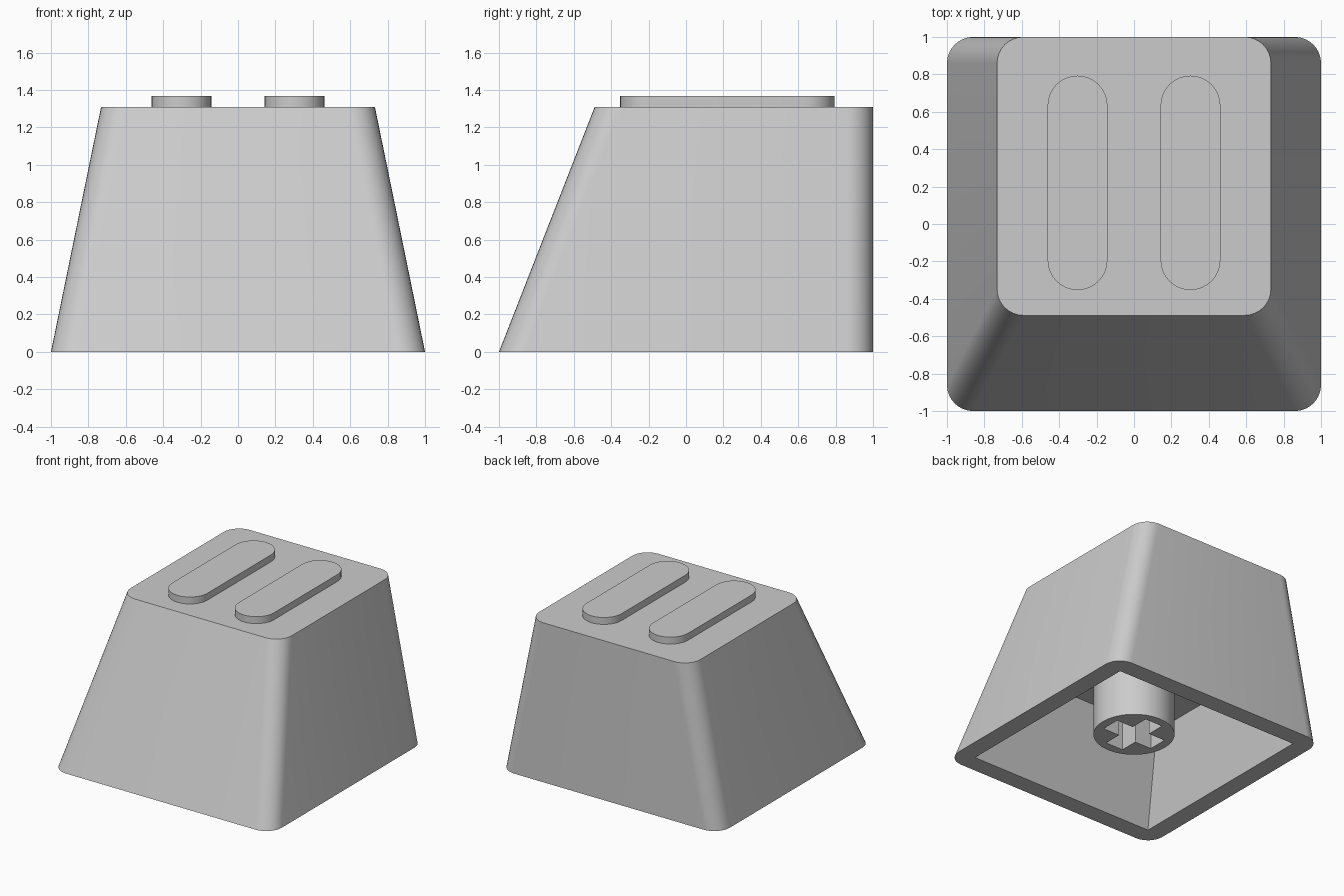
import bpy, bmesh, math

if "Cube" in bpy.data.objects:
    bpy.data.objects.remove(bpy.data.objects["Cube"], do_unlink=True)

GREY = (0.6, 0.6, 0.6, 1)
grey = bpy.data.materials.new("light_grey_plastic")
grey.use_nodes = True
grey.diffuse_color = GREY
grey.node_tree.nodes["Principled BSDF"].inputs["Base Color"].default_value = GREY


def rounded_rect(x0, x1, y0, y1, r=0.0, steps=8):
    """Counter-clockwise outline; r = 0 gives sharp corners."""
    if r == 0:
        return [(x0, y0), (x1, y0), (x1, y1), (x0, y1)]
    corners = [(x1 - r, y1 - r), (x0 + r, y1 - r), (x0 + r, y0 + r), (x1 - r, y0 + r)]
    pts = []
    for q, (cx, cy) in enumerate(corners):
        for i in range(steps + 1):
            a = (q + i / steps) * math.pi / 2
            pts.append((cx + r * math.cos(a), cy + r * math.sin(a)))
    return pts


def loft(name, lower, z0, upper, z1):
    """Closed solid between two outlines with equal point counts."""
    bm = bmesh.new()
    low = [bm.verts.new((x, y, z0)) for x, y in lower]
    top = [bm.verts.new((x, y, z1)) for x, y in upper]
    bm.faces.new(low[::-1])
    bm.faces.new(top)
    n = len(low)
    for i in range(n):
        j = (i + 1) % n
        bm.faces.new((low[i], low[j], top[j], top[i]))
    bmesh.ops.remove_doubles(bm, verts=bm.verts, dist=1e-5)
    bmesh.ops.recalc_face_normals(bm, faces=bm.faces)
    mesh = bpy.data.meshes.new(name)
    bm.to_mesh(mesh)
    bm.free()
    obj = bpy.data.objects.new(name, mesh)
    bpy.context.collection.objects.link(obj)
    mesh.materials.append(grey)
    return obj


def activate(obj):
    bpy.ops.object.select_all(action="DESELECT")
    obj.select_set(True)
    bpy.context.view_layer.objects.active = obj


def carve(obj, cutter):
    """Subtract the cutter and discard it."""
    mod = obj.modifiers.new("cut", "BOOLEAN")
    mod.operation = "DIFFERENCE"
    mod.solver = "EXACT"
    mod.object = cutter
    activate(obj)
    bpy.ops.object.modifier_apply(modifier=mod.name)
    bpy.data.objects.remove(cutter, do_unlink=True)


def smooth(obj):
    activate(obj)
    bpy.ops.object.shade_smooth_by_angle(angle=math.radians(30))


TOP = 1.31
CEILING = 0.69
WALL = 0.15
TOP_X, TOP_FRONT = 0.732, -0.488


def section(z, wall=0.0, r=0.0):
    """Outline of the tapered cap at height z, moved in by the wall."""
    t = z / TOP
    x = 1 + (TOP_X - 1) * t - wall
    front = -1 + (TOP_FRONT + 1) * t + wall
    return rounded_rect(-x, x, front, 1 - wall, r)


# Tapered cap with an upright back, hollowed from below with even walls
cap = loft("cap_body", section(0, r=0.14), 0, section(TOP, r=0.14), TOP)
carve(cap, loft("cavity_cutter", section(-0.1, WALL), -0.1,
                section(CEILING, WALL), CEILING))
smooth(cap)

# Round stem under the ceiling with a cross-shaped socket
circle = rounded_rect(-0.306, 0.306, -0.306, 0.306, 0.306)
stem = loft("stem", circle, 0.14, circle, CEILING + 0.01)
for half_x, half_y in ((0.232, 0.08), (0.08, 0.232)):
    slot = rounded_rect(-half_x, half_x, -half_y, half_y)
    carve(stem, loft("slot_cutter", slot, 0, slot, CEILING - 0.02))
smooth(stem)

# Two raised capsule bars on the top
for side, cx in (("right", -0.302), ("left", 0.302)):
    outline = rounded_rect(cx - 0.16, cx + 0.16, -0.353, 0.793, 0.16)
    smooth(loft(side + "_raised_bar", outline, TOP - 0.01, outline, TOP + 0.057))
